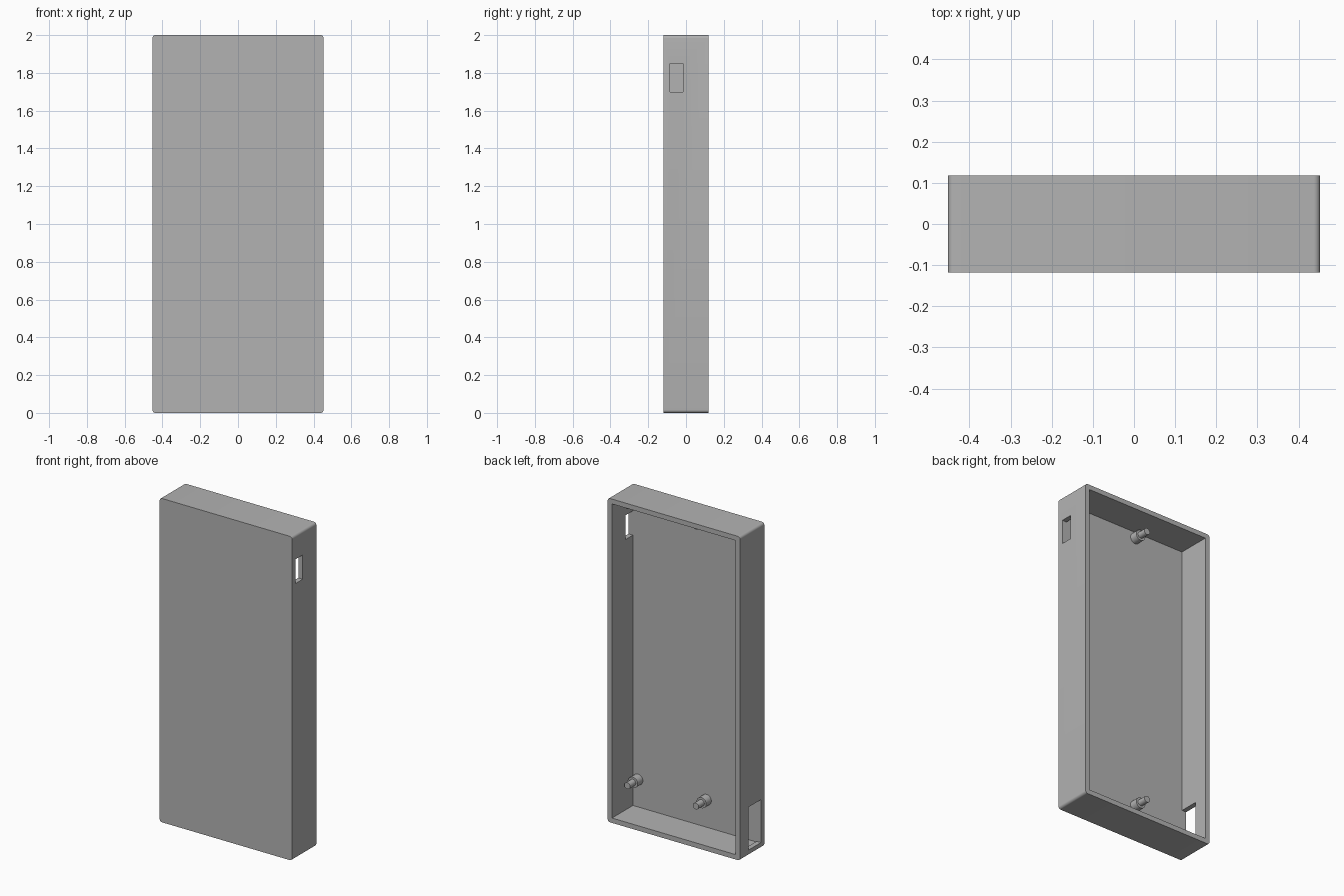
import bpy, bmesh, math
from mathutils import Matrix, Vector

if "Cube" in bpy.data.objects:
    bpy.data.objects.remove(bpy.data.objects["Cube"], do_unlink=True)

W, D, H = 0.905, 0.236, 2.0      # outer size
WALL, FLOOR = 0.03, -0.086       # rim thickness, y of the inner face

grey = bpy.data.materials.new("light grey")
grey.use_nodes = True
colour = (0.45, 0.45, 0.45, 1)
grey.diffuse_color = colour
grey.node_tree.nodes["Principled BSDF"].inputs["Base Color"].default_value = colour


def finish(name, bm):
    mesh = bpy.data.meshes.new(name)
    bm.to_mesh(mesh)
    bm.free()
    mesh.materials.append(grey)
    obj = bpy.data.objects.new(name, mesh)
    bpy.context.collection.objects.link(obj)
    return obj


def box(name, low, high, corner=0):
    """Box between two corners, with its depth edges optionally rounded."""
    low, high = Vector(low), Vector(high)
    bm = bmesh.new()
    bmesh.ops.create_cube(bm, size=1)
    bmesh.ops.scale(bm, vec=high - low, verts=bm.verts)
    bmesh.ops.translate(bm, vec=(low + high) / 2, verts=bm.verts)
    if corner:
        edges = [e for e in bm.edges
                 if abs(e.verts[0].co.y - e.verts[1].co.y) > 0.01]
        bmesh.ops.bevel(bm, geom=edges, offset=corner, segments=6,
                        profile=0.5, affect='EDGES')
    return finish(name, bm)


def smooth(obj):
    bpy.ops.object.select_all(action='DESELECT')
    obj.select_set(True)
    bpy.context.view_layer.objects.active = obj
    bpy.ops.object.shade_smooth_by_angle(angle=math.radians(30))


# Case: rounded block, hollowed from the back, with two side ports
case = box("case", (-W / 2, -D / 2, 0), (W / 2, D / 2, H), corner=0.016)
inner = W / 2 - WALL
cutters = [
    box("cavity_cutter", (-inner, FLOOR, WALL), (inner, D, H - WALL)),
    box("small_port_cutter", (inner - 0.02, -0.085, 1.70), (W, -0.015, 1.85)),
    box("large_port_cutter", (-W, -0.085, 0.035), (0.02 - inner, 0.034, 0.30)),
]
bpy.context.view_layer.objects.active = case
for cutter in cutters:
    cutter.hide_render = True
    cut = case.modifiers.new(cutter.name, 'BOOLEAN')
    cut.operation = 'DIFFERENCE'
    cut.solver = 'EXACT'
    cut.object = cutter
    bpy.ops.object.modifier_apply(modifier=cut.name)
for cutter in cutters:
    bpy.data.objects.remove(cutter, do_unlink=True)
smooth(case)


# Mounting posts: wide standoff with a thin locating pin
def post(name, x, z):
    bm = bmesh.new()
    for radius, length in ((0.033, 0.05), (0.02, 0.105)):
        place = (Matrix.Translation((x, FLOOR + length / 2, z))
                 @ Matrix.Rotation(math.pi / 2, 4, 'X'))
        bmesh.ops.create_cone(bm, cap_ends=True, segments=32, radius1=radius,
                              radius2=radius, depth=length, matrix=place)
    smooth(finish(name, bm))


for side, x in (("left", 0.388), ("right", -0.08)):
    for level, z in (("lower", 0.20), ("upper", 1.93)):
        post(f"{level}_{side}_post", x, z)
